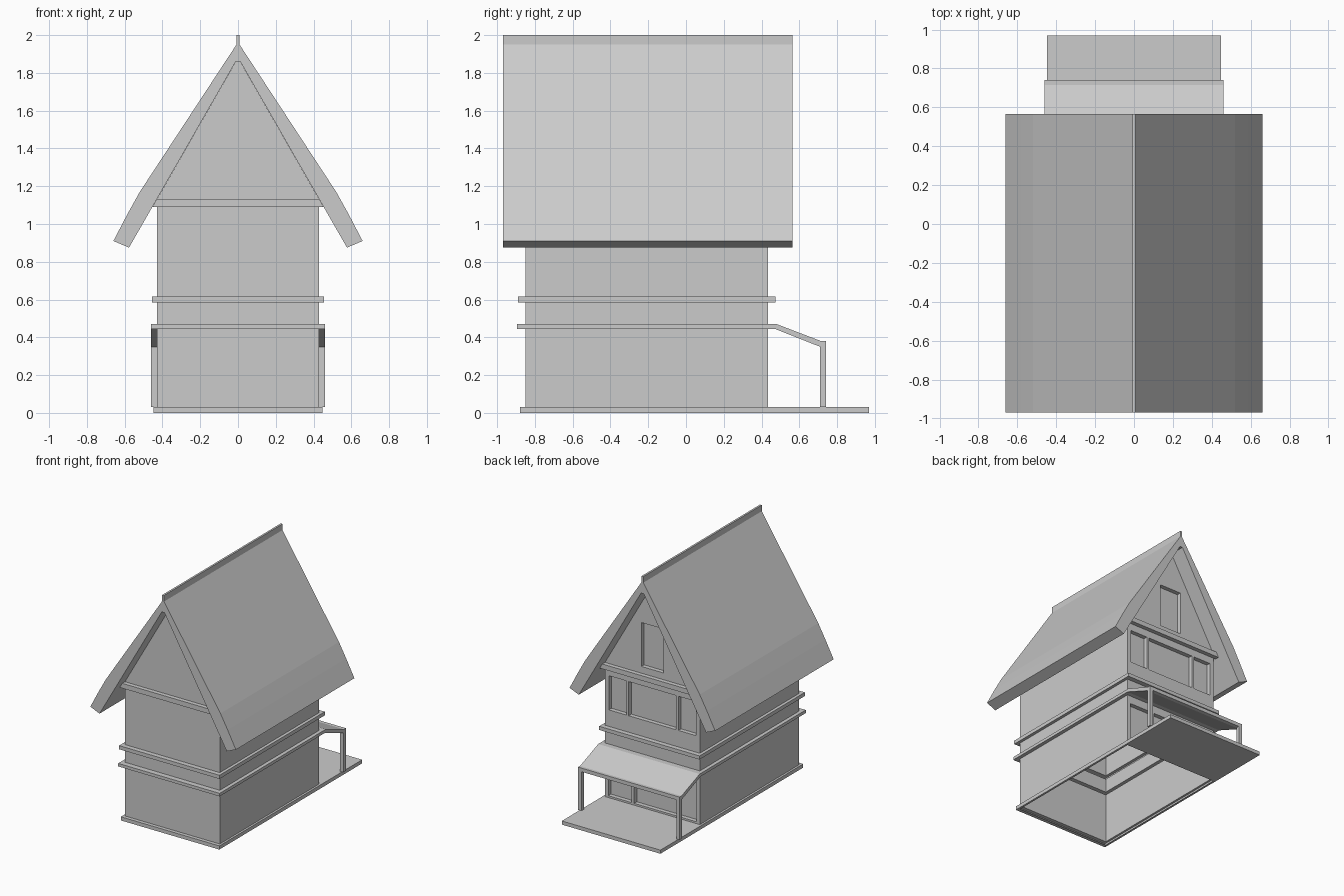
import bpy

if "Cube" in bpy.data.objects:
    bpy.data.objects.remove(bpy.data.objects["Cube"])

W, YF, YB = 0.43, -0.85, 0.435        # wall half width, front and back planes
EAVE, APEX = 1.13, 1.86


def make(name, polys):
    """Mesh object from a list of polygons given as coordinate lists."""
    verts, faces = [], []
    for p in polys:
        faces.append(range(len(verts), len(verts) + len(p)))
        verts += p
    me = bpy.data.meshes.new(name)
    me.from_pydata(verts, [], [list(f) for f in faces])
    ob = bpy.data.objects.new(name, me)
    bpy.context.collection.objects.link(ob)
    return ob


def prism(name, profile, axis, a, b):
    """Closed extrusion of a 2D profile along x (profile y,z) or y (profile x,z)."""
    n = len(profile)

    def at(p, t):
        return (t, p[0], p[1]) if axis == 'x' else (p[0], t, p[1])
    verts = [at(p, a) for p in profile] + [at(p, b) for p in profile]
    faces = [list(range(n))[::-1], list(range(n, 2 * n))]
    faces += [[i, (i + 1) % n, (i + 1) % n + n, i + n] for i in range(n)]
    area = sum(profile[i][0] * profile[(i + 1) % n][1] - profile[(i + 1) % n][0] * profile[i][1]
               for i in range(n))
    if (area > 0) != (axis == 'x'):
        faces = [f[::-1] for f in faces]
    me = bpy.data.meshes.new(name)
    me.from_pydata(verts, [], faces)
    ob = bpy.data.objects.new(name, me)
    bpy.context.collection.objects.link(ob)
    return ob


def box(name, x0, x1, y0, y1, z0, z1):
    return prism(name, [(x0, z0), (x1, z0), (x1, z1), (x0, z1)], 'y', y0, y1)


def panel(name, y, z0, top, holes=(), depth=0.035):
    """Back wall strip with recessed openings (x0, x1, za, zb), sorted by x."""
    polys = []

    def strip(x0, x1, lo, hi=None):
        xs = [x0, 0, x1] if hi is None and x0 < 0 < x1 else [x0, x1]
        up = [(x, y, top(x) if hi is None else hi) for x in xs]
        polys.append([(x1, y, lo), (x0, y, lo)] + up)
    x = -W
    for a, b, za, zb in holes:
        strip(x, a, z0)
        strip(a, b, z0, za)
        strip(a, b, zb)
        out = [(b, y, za), (a, y, za), (a, y, zb), (b, y, zb)]
        inn = [(p[0], y - depth, p[2]) for p in out]
        polys.append(inn)
        for i in range(4):
            j = (i + 1) % 4
            polys.append([out[i], out[j], inn[j], inn[i]])
        x = b
    strip(x, W, z0)
    return make(name, polys)


# Hollow wall shell with base moulding and two belt courses: z, x offset, y offset, back offset
rings = [(0, 0, 0, 0), (0, .017, .03, 0), (.03, .017, .03, 0), (.03, 0, 0, 0),
         (.445, 0, 0, 0), (.445, .03, .045, .045), (.47, .03, .045, .045), (.47, 0, 0, 0),
         (.585, 0, 0, 0), (.585, .025, .04, .04), (.615, .025, .04, .04), (.615, 0, 0, 0),
         (EAVE, 0, 0, 0)]


def corners(r):
    z, ox, oy, ob = r
    return [(-W - ox, YF - oy, z), (W + ox, YF - oy, z), (W + ox, YB + ob, z), (-W - ox, YB + ob, z)]


shell = []
for k in range(len(rings) - 1):
    lo, hi = corners(rings[k]), corners(rings[k + 1])
    for i in range(4):
        if i == 2 and k in (0, 1, 2, 3, 11):     # back side gets its own panels
            continue
        j = (i + 1) % 4
        shell.append([lo[i], lo[j], hi[j], hi[i]])
make("wall_shell", shell)

# Back wall with recessed windows
panel("back_ground_wall", YB, .03, lambda x: .445,
      [(-.40, .165, .045, .38), (.19, .40, .045, .38)])
panel("back_upper_wall", YB, .615, lambda x: EAVE,
      [(-.395, -.235, .75, 1.03), (-.215, .215, .75, 1.03), (.235, .395, .75, 1.03)])


# Gables
def gable_top(x):
    return APEX + .02 - (APEX + .02 - EAVE) * abs(x) / W


panel("back_gable", YB, EAVE, gable_top, [(-.10, .10, 1.185, 1.545)])
make("front_gable", [[(-W, YF, EAVE), (W, YF, EAVE), (0, YF, APEX + .02)]])

# Trim under each gable
trim = [(-.453, 1.09), (.453, 1.09), (.43, 1.13), (-.43, 1.13)]
prism("front_gable_trim", trim, 'y', YF - .035, YF)
prism("back_gable_trim", trim, 'y', YB, YB + .035)

# Main roof with flared eaves and thin ridge cap
half = [(.008, 2.0), (.008, 1.95), (.52, 1.17), (.585, 1.053), (.66, .91), (.577, .875), (.012, APEX)]
roof = prism("roof", half + [(-x, z) for x, z in reversed(half)], 'y', -.97, .565)

# Porch: slab, sloping roof, posts
box("porch_floor", -.447, .447, YB, .97, 0, .03)
prism("porch_roof", [(.47, .445), (.71, .35), (.74, .35), (.74, .38), (.715, .38), (.48, .47), (.47, .47)],
      'x', -.46, .46)
for s, side in ((-1, "left"), (1, "right")):
    c = s * .445
    box("porch_post_" + side, c - .015, c + .015, .71, .74, .03, .35)
